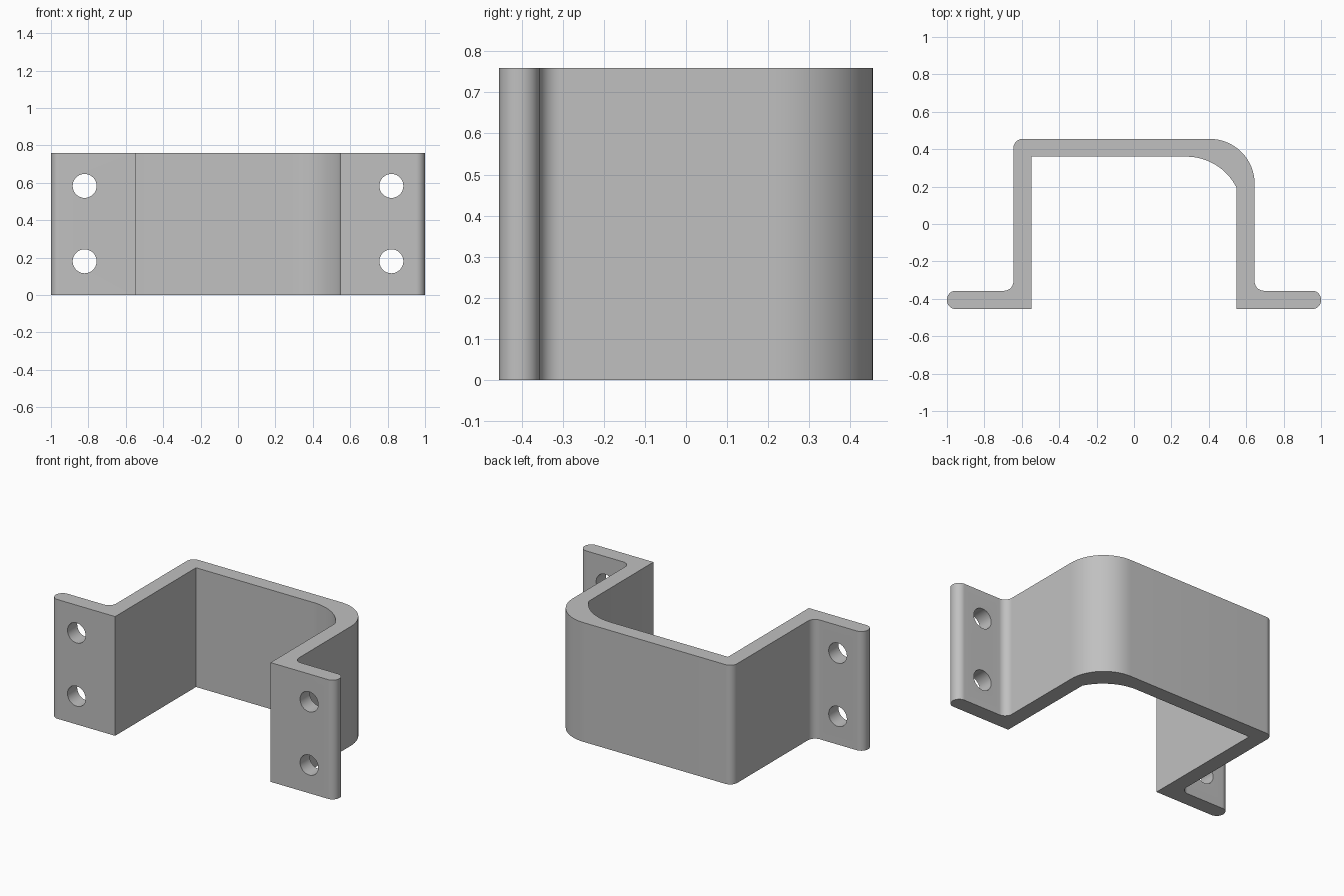
import bpy, bmesh
from math import sin, cos, tan, pi, radians
from mathutils import Vector

if "Cube" in bpy.data.objects:
    bpy.data.objects.remove(bpy.data.objects["Cube"])

HEIGHT = 0.76
END, WALL_OUT, WALL_IN = 1.0, 0.645, 0.548
FRONT, FLANGE_BACK = -0.455, -0.357
BACK, BACK_IN = 0.455, 0.36

steel = bpy.data.materials.new("grey steel")
steel.use_nodes = True
steel.diffuse_color = (0.53, 0.53, 0.53, 1)
steel.node_tree.nodes["Principled BSDF"].inputs["Base Color"].default_value = steel.diffuse_color


def arc(cx, cy, r, start, end, steps=16):
    return [Vector((cx + r * cos(start + (end - start) * i / steps),
                    cy + r * sin(start + (end - start) * i / steps))) for i in range(steps + 1)]


def fillet(prev, corner, nxt, r):
    """Round one corner of the profile with a tangent arc."""
    if r == 0:
        return [corner]
    a, b = (prev - corner).normalized(), (nxt - corner).normalized()
    half = a.angle(b) / 2
    centre = corner + (a + b).normalized() * r / sin(half)
    start = corner + a * r / tan(half) - centre
    turn = (pi - 2 * half) * (1 if a.x * b.y - a.y * b.x < 0 else -1)
    s = Vector((1, 0)).angle_signed(start) * -1
    return arc(centre.x, centre.y, r, s, s + turn)


# Strip profile: corners with fillet radii, outer side from right to left
corners = [
    (WALL_IN, FRONT, 0), (END, FRONT, 0.047), (END, FLANGE_BACK, 0.047),
    (WALL_OUT, FLANGE_BACK, 0.05), (WALL_OUT, BACK, 0.24), (-WALL_OUT, BACK, 0.05),
    (-WALL_OUT, FLANGE_BACK, 0.05), (-END, FLANGE_BACK, 0.047), (-END, FRONT, 0.047),
    (-WALL_IN, FRONT, 0), (-WALL_IN, BACK_IN, 0),
]
points = [Vector(c[:2]) for c in corners]
profile = []
for i, c in enumerate(corners):
    profile += fillet(points[i - 1], points[i], points[(i + 1) % len(points)], c[2])
# Inner bend meets the right wall at an edge
profile += arc(0.28, 0.06, 0.30, pi / 2, radians(27))

bm = bmesh.new()
base = bm.faces.new([bm.verts.new((p.x, p.y, 0)) for p in profile])
top = bmesh.ops.extrude_face_region(bm, geom=[base])["geom"]
bmesh.ops.translate(bm, vec=(0, 0, HEIGHT), verts=[g for g in top if isinstance(g, bmesh.types.BMVert)])
bmesh.ops.recalc_face_normals(bm, faces=bm.faces)
mesh = bpy.data.meshes.new("bracket")
bm.to_mesh(mesh)
bm.free()
bracket = bpy.data.objects.new("bracket", mesh)
bpy.context.collection.objects.link(bracket)
mesh.materials.append(steel)

# Bolt holes through both flanges
bpy.context.view_layer.objects.active = bracket
for x in (-0.82, 0.82):
    for z in (0.18, 0.583):
        bpy.ops.mesh.primitive_cylinder_add(vertices=40, radius=0.064, depth=0.3,
                                            location=(x, -0.4, z), rotation=(pi / 2, 0, 0))
        cutter = bpy.context.object
        cutter.name = "hole_cutter"
        cutter.hide_render = True
        cutter.data.materials.append(steel)
        bpy.context.view_layer.objects.active = bracket
        mod = bracket.modifiers.new("bolt hole", "BOOLEAN")
        mod.operation, mod.solver, mod.object = "DIFFERENCE", "EXACT", cutter
        bpy.ops.object.modifier_apply(modifier=mod.name)
        bpy.data.objects.remove(cutter)

bpy.ops.object.select_all(action="DESELECT")
bracket.select_set(True)
bpy.context.view_layer.objects.active = bracket
bpy.ops.object.shade_smooth_by_angle(angle=radians(30))
